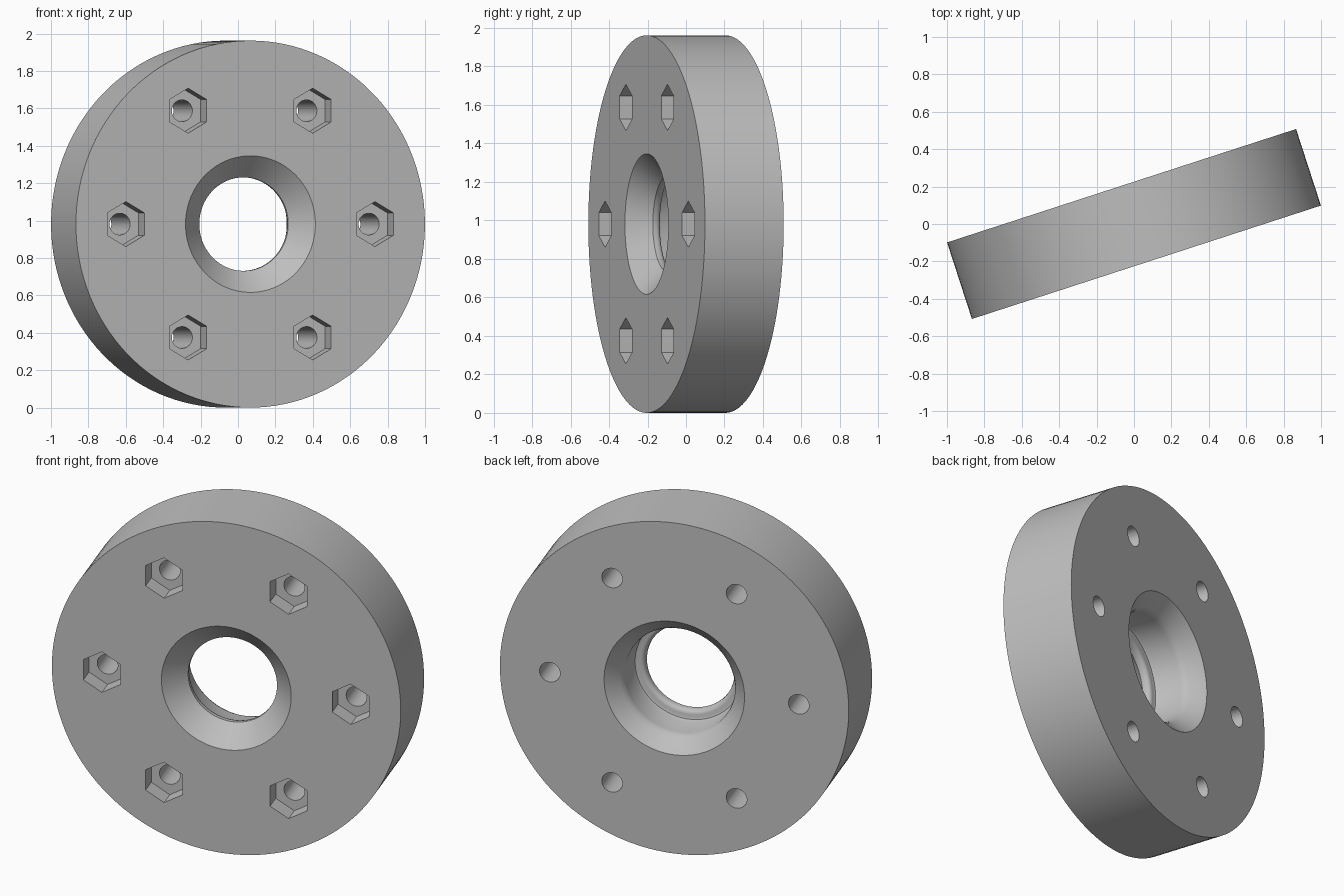
import bpy
import bmesh
from math import cos, sin, pi, radians
from mathutils import Matrix, Vector

old = bpy.data.objects.get("Cube")
if old:
    bpy.data.objects.remove(old, do_unlink=True)

RADIUS, THICK = 0.981, 0.43
BOLT_CIRCLE, HOLE_R = 0.70, 0.058
HEX_R, HEX_DEPTH = 0.12, 0.105
SEGMENTS = 128

grey = bpy.data.materials.new("light grey")
grey.use_nodes = True
colour = (0.52, 0.52, 0.52, 1)
grey.diffuse_color = colour
grey.node_tree.nodes["Principled BSDF"].inputs["Base Color"].default_value = colour


def add_object(name, bm):
    bmesh.ops.recalc_face_normals(bm, faces=bm.faces)
    mesh = bpy.data.meshes.new(name)
    bm.to_mesh(mesh)
    bm.free()
    mesh.materials.append(grey)
    obj = bpy.data.objects.new(name, mesh)
    bpy.context.collection.objects.link(obj)
    return obj


def ring_of_prisms(name, sides, radius, front, back):
    """Six prisms on the bolt circle, spanning two depths below the front."""
    bm = bmesh.new()
    for i in range(6):
        a = i * pi / 3
        place = Vector((BOLT_CIRCLE * cos(a), BOLT_CIRCLE * sin(a),
                        THICK / 2 - (front + back) / 2))
        bmesh.ops.create_cone(bm, cap_ends=True, segments=sides, radius1=radius,
                              radius2=radius, depth=back - front,
                              matrix=Matrix.Translation(place))
    return add_object(name, bm)


# Disc: closed (radius, depth) profile turned about the axis
profile = [
    (RADIUS, 0), (0.365, 0),                                # front face
    (0.25, 0.115), (0.25, 0.135),                           # front countersink, lip
    (0.254, 0.148), (0.263, 0.157), (0.275, 0.16),          # rounded lip edge
    (0.29, 0.16), (0.302, 0.164), (0.31, 0.18),             # seat fillet
    (0.31, 0.32), (0.314, 0.338), (0.326, 0.361),           # bore, soft shoulder
    (0.395, THICK), (RADIUS, THICK),                        # rear countersink, back
]
bm = bmesh.new()
rings = [[bm.verts.new((r * cos(2 * pi * i / SEGMENTS), r * sin(2 * pi * i / SEGMENTS),
                        THICK / 2 - d)) for i in range(SEGMENTS)] for r, d in profile]
for k, ring in enumerate(rings):
    after = rings[(k + 1) % len(rings)]
    for i in range(SEGMENTS):
        j = (i + 1) % SEGMENTS
        bm.faces.new((ring[i], ring[j], after[j], after[i]))
disc = add_object("flange_disc", bm)

# Bolt holes and hexagonal nut pockets
cutters = [ring_of_prisms("bolt_hole_cutter", 32, HOLE_R, -0.1, THICK + 0.1),
           ring_of_prisms("nut_pocket_cutter", 6, HEX_R, -0.1, HEX_DEPTH)]
bpy.ops.object.select_all(action='DESELECT')
disc.select_set(True)
bpy.context.view_layer.objects.active = disc
for cutter in cutters:
    cutter.hide_render = True
    mod = disc.modifiers.new(cutter.name, 'BOOLEAN')
    mod.operation = 'DIFFERENCE'
    mod.solver = 'EXACT'
    mod.object = cutter
    bpy.ops.object.modifier_apply(modifier=mod.name)
    bpy.data.objects.remove(cutter, do_unlink=True)

# Stand the disc upright, turned slightly to its left
disc.data.transform(Matrix.Translation((0, 0, RADIUS))
                    @ Matrix.Rotation(radians(18), 4, 'Z')
                    @ Matrix.Rotation(radians(90), 4, 'X'))
bpy.ops.object.shade_smooth_by_angle(angle=radians(35))
